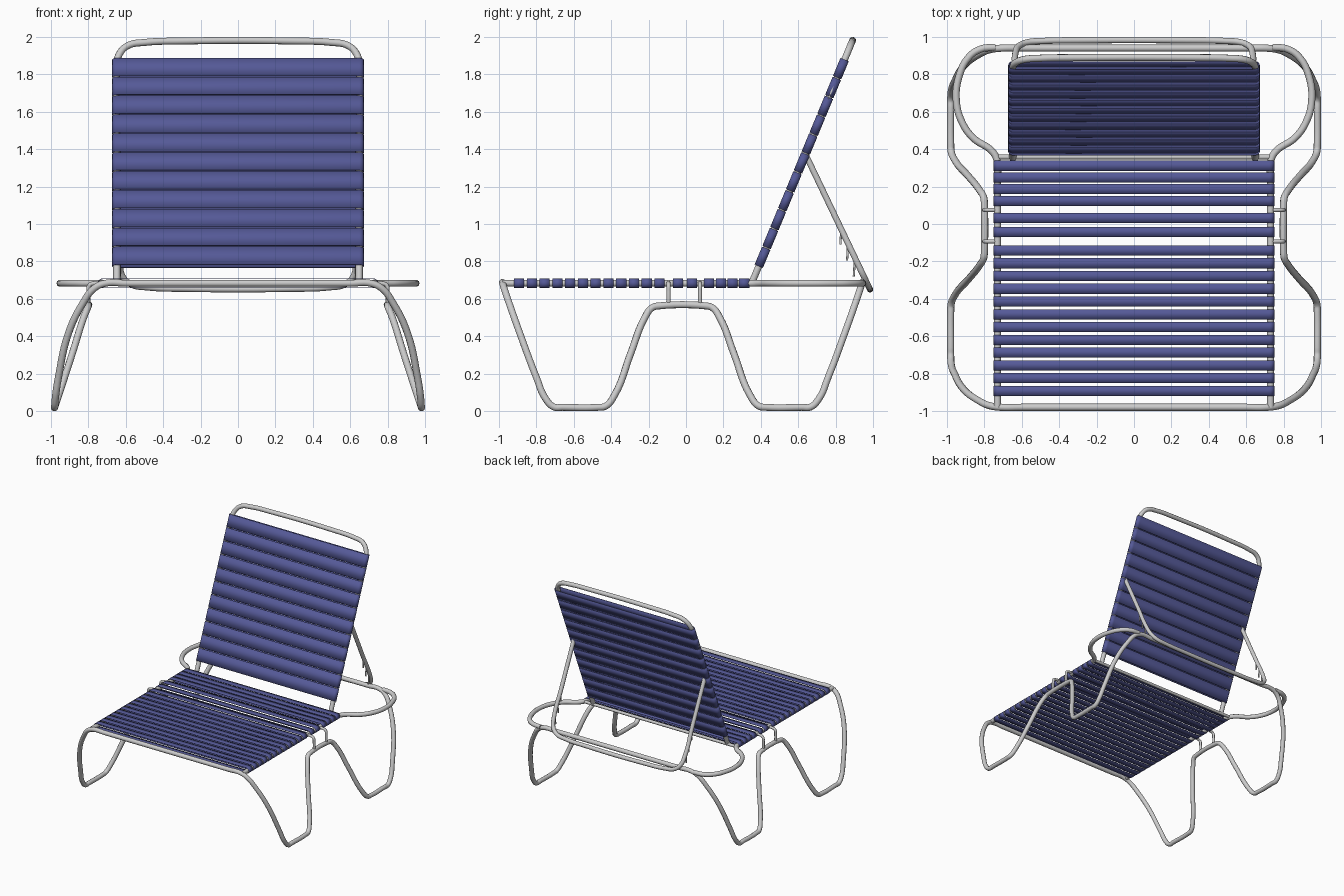
import bpy, math
from mathutils import Vector, Matrix

if "Cube" in bpy.data.objects:
    bpy.data.objects.remove(bpy.data.objects["Cube"])

R = 0.019
ZS = 0.683  # seat frame height


def tube(name, pts, r=R, closed=False):
    """Round tube running smoothly through the points."""
    cu = bpy.data.curves.new(name, 'CURVE')
    cu.dimensions = '3D'
    cu.resolution_u = 6
    cu.bevel_depth = r
    cu.bevel_resolution = 3
    cu.use_fill_caps = True
    sp = cu.splines.new('BEZIER')
    sp.bezier_points.add(len(pts) - 1)
    for bp, p in zip(sp.bezier_points, pts):
        bp.co = p
        bp.handle_left_type = bp.handle_right_type = 'AUTO'
    sp.use_cyclic_u = closed
    ob = bpy.data.objects.new(name, cu)
    bpy.context.collection.objects.link(ob)
    return ob


web = bpy.data.materials.new("blue_webbing")
web.diffuse_color = (0.09, 0.10, 0.31, 1)
web.use_nodes = True
web.node_tree.nodes["Principled BSDF"].inputs["Base Color"].default_value = web.diffuse_color


def strap(name, half_x, width, centre, tilt, h=0.026):
    """Flat loop of webbing wrapped round both side tubes."""
    prof = []
    for k in range(9):
        a = -math.pi / 2 + math.pi * k / 8
        prof.append((half_x - h + h * math.cos(a), h * math.sin(a)))
    prof += [(-x, z) for x, z in reversed(prof)]
    n = len(prof)
    verts = [(x, s * width / 2, z) for s in (-1, 1) for x, z in prof]
    faces = [(i, (i + 1) % n, n + (i + 1) % n, n + i) for i in range(n)]
    faces = [f[::-1] for f in faces]
    me = bpy.data.meshes.new(name)
    me.from_pydata(verts, [], faces)
    me.transform(Matrix.Translation(centre) @ Matrix.Rotation(tilt, 4, 'X'))
    # make faces point outward
    c = Vector(centre)
    if sum((p.center - c).dot(p.normal) for p in me.polygons) < 0:
        me.flip_normals()
    me.materials.append(web)
    ob = bpy.data.objects.new(name, me)
    bpy.context.collection.objects.link(ob)
    so = ob.modifiers.new("thickness", 'SOLIDIFY')
    so.thickness = 0.004
    me.shade_smooth()
    me.set_sharp_from_angle(angle=math.radians(35))


# Leg loop: one bent tube, a quarter mirrored in y and then in x
YC = -0.02
quarter = [(0.60, -0.98, ZS), (0.71, -0.98, ZS), (0.77, -0.972, 0.655),
           (0.83, -0.945, 0.575), (0.905, -0.89, 0.42), (0.96, -0.80, 0.18),
           (0.977, -0.75, 0.065), (0.98, -0.705, 0.021), (0.98, -0.66, 0.02),
           (0.98, -0.47, 0.02), (0.978, -0.43, 0.026), (0.96, -0.385, 0.08),
           (0.885, -0.295, 0.31), (0.825, -0.22, 0.50), (0.803, -0.18, 0.553),
           (0.80, -0.145, 0.562)]
right = quarter + [(x, 2 * YC - y, z) for x, y, z in reversed(quarter)]
left = [(-x, y, z) for x, y, z in reversed(right)]
tube("leg_frame", right + left, closed=True)

# Seat side rails ending in the rounded ears behind the seat
for s, side in ((1, "right"), (-1, "left")):
    ear = [(0.73, -0.98), (0.73, -0.9), (0.73, 0.25), (0.73, 0.33), (0.755, 0.385),
           (0.86, 0.46), (0.92, 0.545), (0.95, 0.66), (0.935, 0.79),
           (0.885, 0.89), (0.82, 0.935), (0.74, 0.945)]
    tube(side + "_seat_rail", [(s * x, y, ZS) for x, y in ear])
    # Brackets joining the rail to the hump of the legs
    for y in (-0.093, 0.075):
        tube(side + "_bracket", [(s * 0.80, y, 0.56), (s * 0.80, y, 0.64), (s * 0.795, y, 0.672),
                                 (s * 0.77, y, ZS), (s * 0.72, y, ZS)], 0.011)

# Hinge cross bar
tube("hinge_bar", [(-0.73, 0.358, ZS), (0.73, 0.358, ZS)], 0.013)

# Backrest hoop
base, top = Vector((0, 0.352, 0.685)), Vector((0, 0.89, 1.98))
length = (top - base).length
up = (top - base).normalized()


def hoop(name, origin, axis, half, total, r=R):
    prof = [(half, 0), (half, total * 0.5), (half, total - 0.14), (half - 0.015, total - 0.075),
            (half - 0.06, total - 0.028), (half - 0.15, total - 0.010), (half - 0.35, total - 0.002)]
    prof += [(-x, d) for x, d in reversed(prof)]
    return tube(name, [origin + axis * d + Vector((x, 0, 0)) for x, d in prof], r)


hoop("backrest_frame", base, up, 0.648, length)

# Rear support hoop, hanging from the middle of the backrest
s0, s1 = Vector((0, 0.64, 1.37)), Vector((0, 0.983, 0.652))
down = (s1 - s0).normalized()
hoop("support_frame", s0, down, 0.632, (s1 - s0).length, 0.017)

# Adjustment teeth on the support
for s in (1, -1):
    for k in range(3):
        y, z = 0.825 + 0.036 * k, 0.89 - 0.085 * k
        tube("support_tooth", [(s * 0.632, y + 0.005, z + 0.09), (s * 0.632, y + 0.002, z + 0.03),
                               (s * 0.632, y, z)], 0.006)

# Seat straps in three groups
rows = [-0.892 + 0.0682 * i for i in range(12)] + [-0.042, 0.033] + [0.124 + 0.0625 * i for i in range(4)]
for y in rows:
    strap("seat_strap", 0.75, 0.054, (0, y, ZS), 0)

# Backrest straps
tilt = math.atan2(up.z, up.y)
for i in range(11):
    d = (0.822 + 0.1009 * i - base.z) / up.z
    strap("back_strap", 0.673, 0.103, base + up * d, tilt, 0.024)
